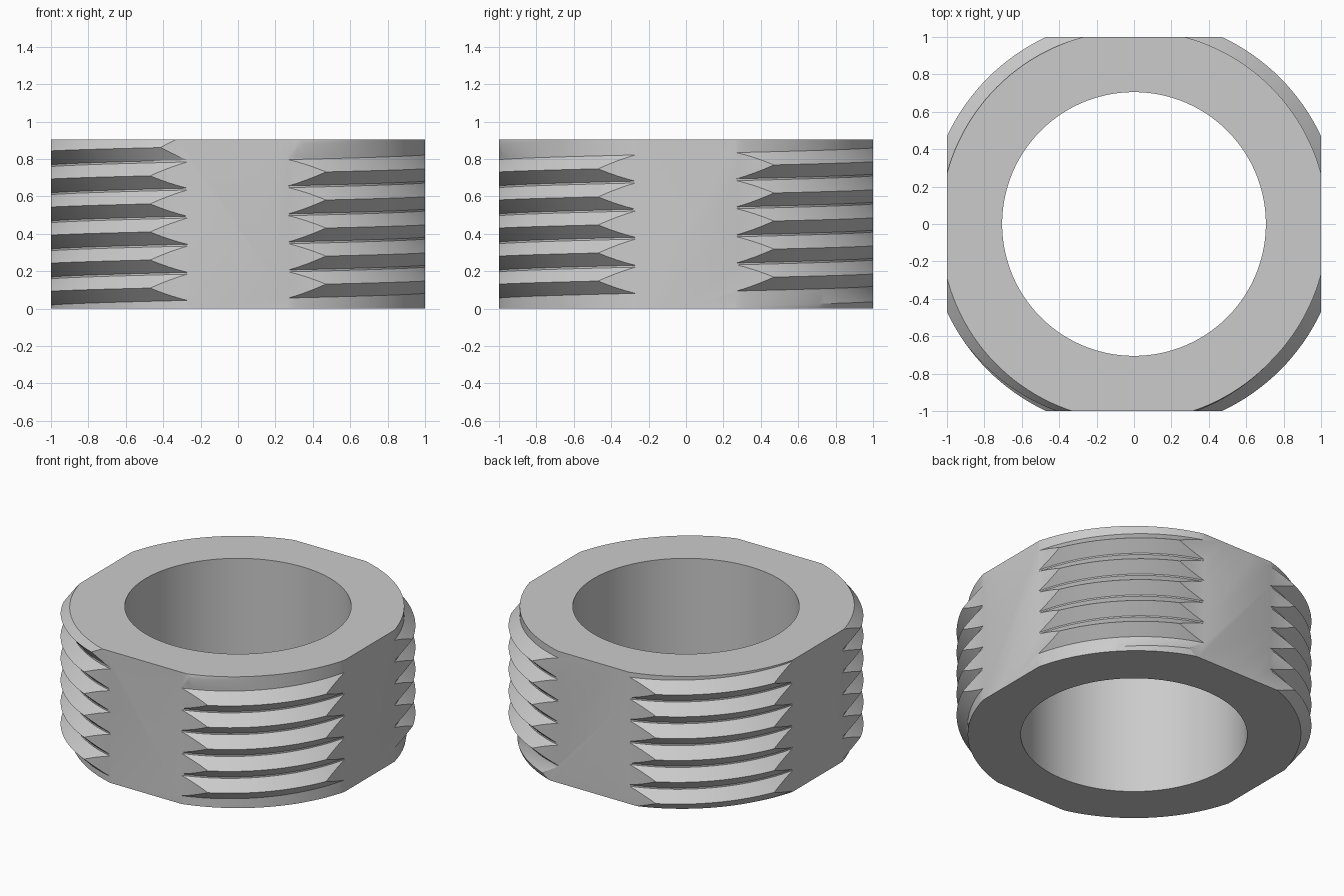
import bpy, bmesh, math
from mathutils import Vector

cube = bpy.data.objects.get("Cube")
if cube:
    bpy.data.objects.remove(cube, do_unlink=True)

HEIGHT, BORE, MINOR, DEPTH = 0.905, 0.705, 1.036, 0.069
PITCH, HALF = 0.15, 0.07          # thread pitch, half width of one ridge
START, END, FADE = -345, 1755, 100  # thread run in degrees, with tapered ends
SEGMENTS = 144

steel = bpy.data.materials.new("steel_grey")
steel.use_nodes = True
grey = (0.6, 0.6, 0.6, 1)
steel.diffuse_color = grey
steel.node_tree.nodes["Principled BSDF"].inputs["Base Color"].default_value = grey


def crest_height(u):
    return 0.158 + PITCH * u / 360


def ridge(u, z):
    """Outer radius at height z on the thread turn at unwrapped angle u."""
    amount = max(0, min(1, (u - START) / FADE, (END - u) / FADE))
    return MINOR + DEPTH * amount * max(0, 1 - abs(z - crest_height(u)) / HALF)


def section(angle):
    """Closed cross-section of the ring at one angle, as (radius, height)."""
    points = [(BORE, HEIGHT), (BORE, 0), (MINOR, 0)]
    for turn in range(-2, 7):
        u = angle + 360 * turn
        for offset in (-HALF, 0, HALF):
            z = max(0, min(HEIGHT, crest_height(u) + offset))
            points.append((ridge(u, z), z))
    # the end faces take the widest ridge that reaches them
    low = max(r for r, z in points if z == 0)
    high = max(r for r, z in points[3:] if z == HEIGHT)
    fixed = [(low, z) if z == 0 and r > BORE else
             (high, z) if z == HEIGHT and r > BORE else (r, z)
             for r, z in points]
    return fixed


# Threaded ring swept around the axis
bm = bmesh.new()
columns = []
for i in range(SEGMENTS + 1):
    degrees = -180 + 360 * i / SEGMENTS
    a = math.radians(degrees)
    columns.append([bm.verts.new((r * math.cos(a), r * math.sin(a), z))
                    for r, z in section(degrees)])
for left, right in zip(columns, columns[1:]):
    for j in range(len(left)):
        k = (j + 1) % len(left)
        bm.faces.new((left[j], right[j], right[k], left[k]))
bmesh.ops.remove_doubles(bm, verts=bm.verts, dist=0.00005)
bmesh.ops.dissolve_degenerate(bm, dist=0.00005, edges=bm.edges)

# Four flats milled through the thread
for side in ((1, 0, 0), (-1, 0, 0), (0, 1, 0), (0, -1, 0)):
    normal = Vector(side)
    cut = bmesh.ops.bisect_plane(
        bm, geom=bm.verts[:] + bm.edges[:] + bm.faces[:], dist=0.00001,
        plane_co=normal, plane_no=normal, clear_outer=True)
    rim = [e for e in cut["geom_cut"] if isinstance(e, bmesh.types.BMEdge)]
    bmesh.ops.edgenet_fill(bm, edges=rim)
bmesh.ops.recalc_face_normals(bm, faces=bm.faces)

mesh = bpy.data.meshes.new("threaded_ring")
bm.to_mesh(mesh)
bm.free()
mesh.materials.append(steel)
ring = bpy.data.objects.new("threaded_ring", mesh)
bpy.context.collection.objects.link(ring)
bpy.context.view_layer.objects.active = ring
ring.select_set(True)
bpy.ops.object.shade_smooth_by_angle(angle=math.radians(30))
